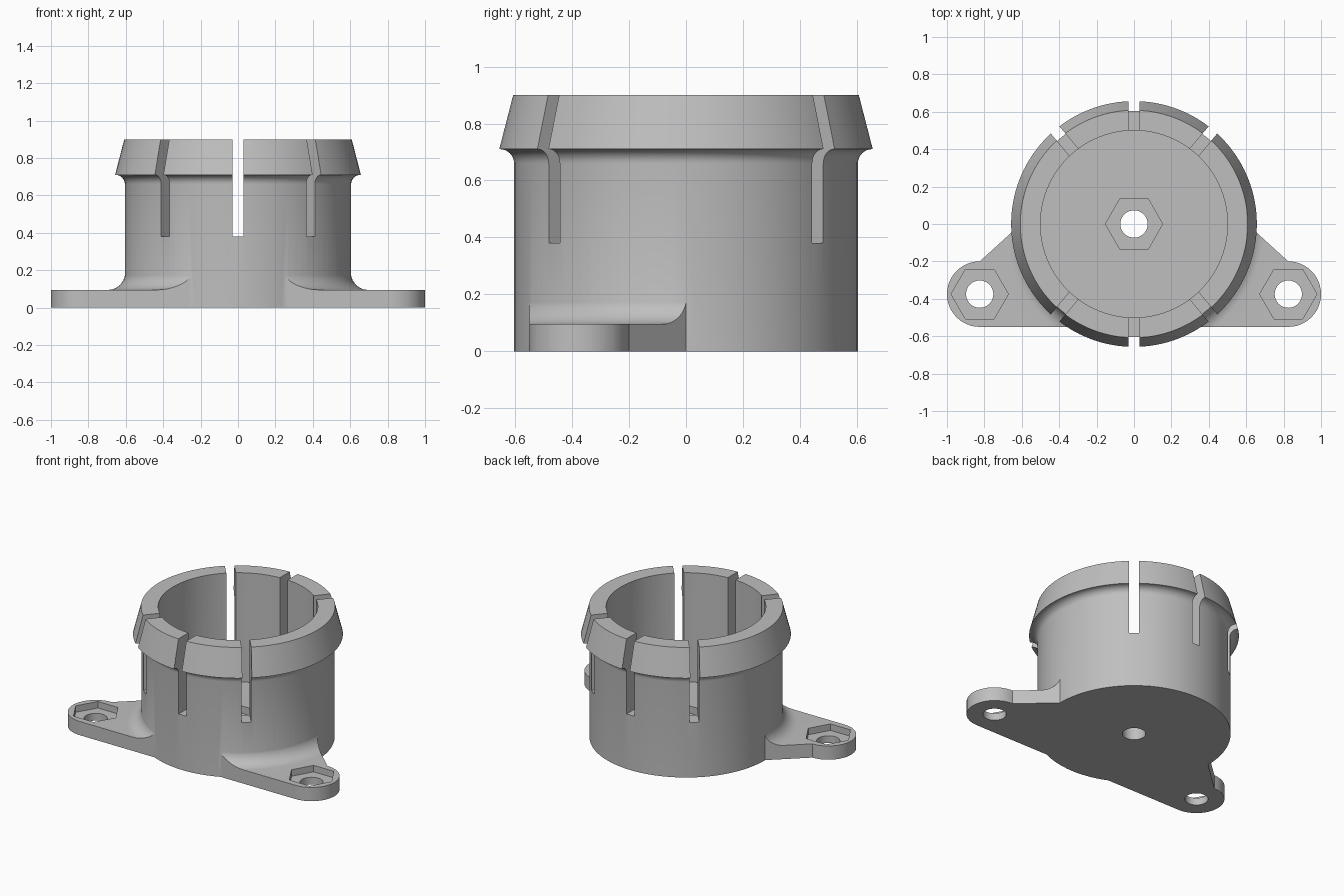
import bpy, bmesh, math
from mathutils import Matrix

cube = bpy.data.objects.get("Cube")
if cube:
    bpy.data.objects.remove(cube, do_unlink=True)

grey = bpy.data.materials.new("plain grey")
grey.use_nodes = True
COLOUR = (0.52, 0.52, 0.52, 1)
grey.diffuse_color = COLOUR
grey.node_tree.nodes["Principled BSDF"].inputs["Base Color"].default_value = COLOUR

SEGMENTS = 96
WALL_R, BORE_R, PLATE_T, FLOOR_Z = 0.605, 0.5, 0.095, 0.145
EAR_X, EAR_Y, EAR_R = 0.825, -0.375, 0.175


def finish(name, bm):
    bmesh.ops.remove_doubles(bm, verts=bm.verts, dist=1e-5)
    bmesh.ops.recalc_face_normals(bm, faces=bm.faces)
    mesh = bpy.data.meshes.new(name)
    bm.to_mesh(mesh)
    bm.free()
    mesh.materials.append(grey)
    obj = bpy.data.objects.new(name, mesh)
    bpy.context.collection.objects.link(obj)
    return obj


def revolve(name, profile):
    """Spin an (r, z) profile that starts and ends on the axis."""
    bm = bmesh.new()
    verts = [bm.verts.new((r, 0, z)) for r, z in profile]
    edges = [bm.edges.new(pair) for pair in zip(verts, verts[1:])]
    bmesh.ops.spin(bm, geom=verts + edges, cent=(0, 0, 0), axis=(0, 0, 1),
                   angle=math.tau, steps=SEGMENTS, use_merge=True)
    return finish(name, bm)


def extrude(name, outline, z0, z1):
    bm = bmesh.new()
    face = bm.faces.new([bm.verts.new((x, y, z0)) for x, y in outline])
    out = bmesh.ops.extrude_face_region(bm, geom=[face])
    tops = [v for v in out["geom"] if isinstance(v, bmesh.types.BMVert)]
    bmesh.ops.translate(bm, verts=tops, vec=(0, 0, z1 - z0))
    return finish(name, bm)


def arc(cx, cy, r, start, end, steps):
    angles = [math.radians(start + (end - start) * i / steps) for i in range(steps + 1)]
    return [(cx + r * math.cos(a), cy + r * math.sin(a)) for a in angles]


def prism(name, x, y, r, sides, z0, z1):
    return extrude(name, arc(x, y, r, 0, 360, sides)[:-1], z0, z1)


def combine(target, tool, operation):
    mod = target.modifiers.new(operation.lower(), "BOOLEAN")
    mod.operation, mod.solver, mod.object = operation, "EXACT", tool
    bpy.context.view_layer.objects.active = target
    bpy.ops.object.modifier_apply(modifier=mod.name)
    bpy.data.objects.remove(tool, do_unlink=True)


# Cup body with a tapered snap rim and a concave curve beneath it
under_rim = arc(0.655, 0.66, 0.05, 180, 90, 8)
cup = revolve("slotted_cup", [(0, 0), (WALL_R, 0)] + under_rim
              + [(0.657, 0.71), (0.608, 0.9), (0, 0.9)])

# Base plate with two ears, blended into the cup by a fillet
fillet = arc(0.698, 0.19, 0.095, 270, 180, 10)
ears = revolve("ears", [(0, 0), (1.2, 0), (1.2, PLATE_T)] + fillet + [(0, 0.19)])
right_half = [(0, -0.55)] + arc(EAR_X, EAR_Y, EAR_R, -90, 90, 24) + [(WALL_R, 0)]
left_half = [(-x, y) for x, y in reversed(right_half[1:])]
combine(ears, extrude("outline", right_half + left_half, -0.1, 0.5), "INTERSECT")
combine(cup, ears, "UNION")

# Bore of the cup
combine(cup, prism("bore", 0, 0, BORE_R, SEGMENTS, FLOOR_Z, 1.1), "DIFFERENCE")

# Screw holes with hexagonal nut pockets
for x, y, pocket_z, top_z in ((0, 0, 0.095, 0.3),
                              (EAR_X, EAR_Y, 0.05, 0.3), (-EAR_X, EAR_Y, 0.05, 0.3)):
    combine(cup, prism("nut_pocket", x, y, 0.153, 6, pocket_z, top_z), "DIFFERENCE")
    combine(cup, prism("screw_hole", x, y, 0.073, 32, -0.1, top_z), "DIFFERENCE")

# Six slots that split the rim into springy fingers
for angle in (90, 270, 50, 130, 230, 310):
    slot = extrude("slot", [(0.3, -0.03), (0.9, -0.03), (0.9, 0.03), (0.3, 0.03)], 0.38, 1.1)
    slot.data.transform(Matrix.Rotation(math.radians(angle), 4, "Z"))
    combine(cup, slot, "DIFFERENCE")

# Smooth curved walls, crisp edges
bpy.ops.object.select_all(action="DESELECT")
cup.select_set(True)
bpy.context.view_layer.objects.active = cup
bpy.ops.object.shade_smooth_by_angle(angle=math.radians(25))
